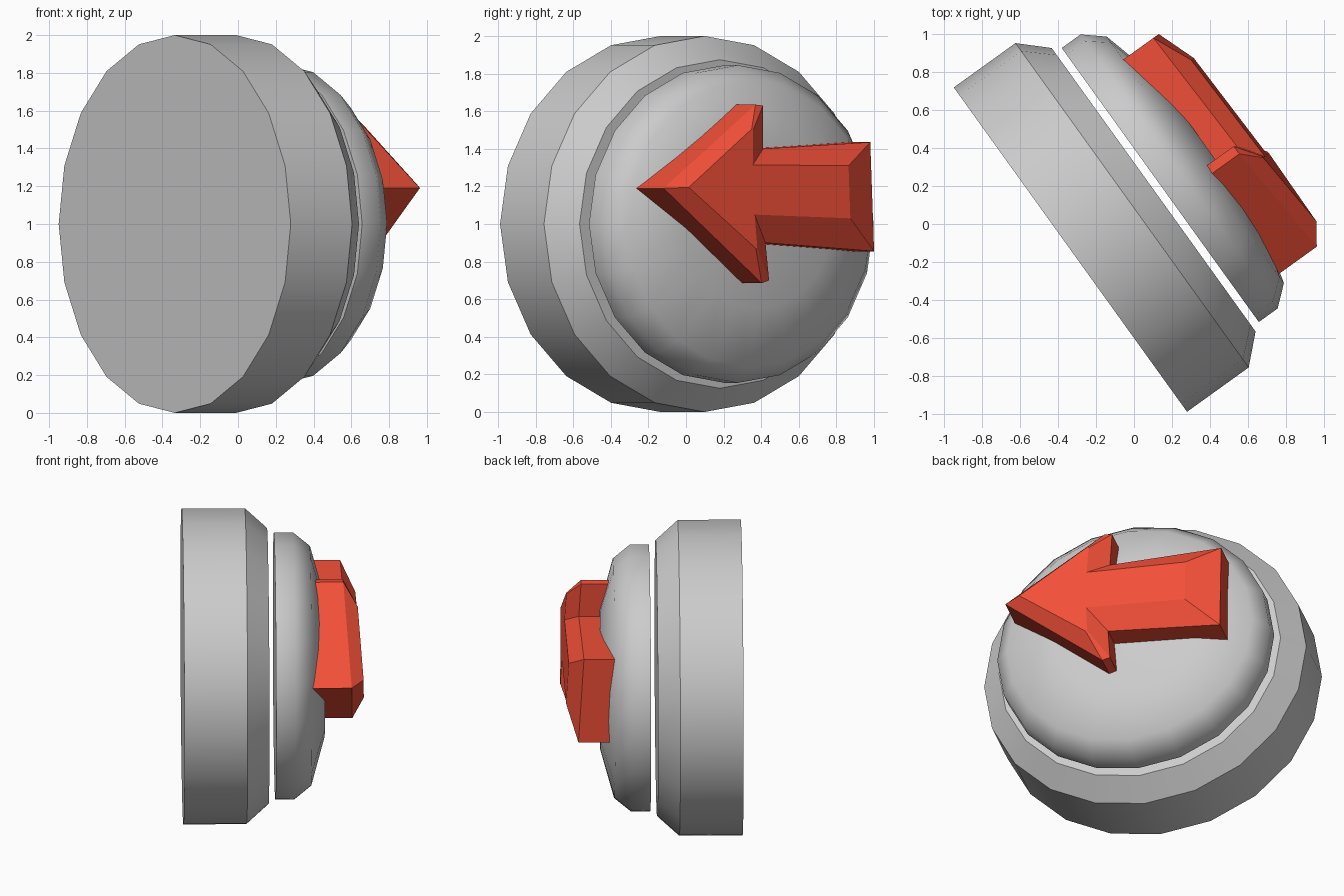
import bpy, bmesh, math
from mathutils import Vector

if "Cube" in bpy.data.objects:
    bpy.data.objects.remove(bpy.data.objects["Cube"])

# Tilted frame: D runs along the face (arrow direction), U is up, N points out of the face
D = Vector((0.584, -0.812, 0))
U = Vector((0, 0, 1))
N = Vector((0.812, 0.584, 0))
BACK = Vector((-0.335, -0.135, 1.0))
SIDES = 20
STRETCH = 1.052


def place(d, h, n):
    return BACK + D * d + U * h + N * n


def build(name, loops, smooth_angle=None, color=None):
    """Bridge a stack of equal-length loops and cap both ends."""
    bm = bmesh.new()
    rings = [[bm.verts.new(p) for p in loop] for loop in loops]
    count = len(rings[0])
    for a, b in zip(rings, rings[1:]):
        for i in range(count):
            j = (i + 1) % count
            bm.faces.new((a[i], a[j], b[j], b[i]))
    bm.faces.new(rings[0][::-1])
    bm.faces.new(rings[-1])
    bmesh.ops.recalc_face_normals(bm, faces=bm.faces)
    mesh = bpy.data.meshes.new(name)
    bm.to_mesh(mesh)
    bm.free()
    obj = bpy.data.objects.new(name, mesh)
    bpy.context.collection.objects.link(obj)
    if color:
        mat = bpy.data.materials.new(name + "_paint")
        mat.diffuse_color = color
        mat.use_nodes = True
        mat.node_tree.nodes["Principled BSDF"].inputs["Base Color"].default_value = mat.diffuse_color
        mesh.materials.append(mat)
    if smooth_angle:
        bpy.ops.object.select_all(action='DESELECT')
        obj.select_set(True)
        bpy.context.view_layer.objects.active = obj
        bpy.ops.object.shade_smooth_by_angle(angle=math.radians(smooth_angle))
    return obj


def disc(name, profile, smooth_angle):
    """Slightly oval turned shape from (radius, depth) pairs."""
    loops = []
    for r, n in profile:
        angles = [2 * math.pi * i / SIDES for i in range(SIDES)]
        loops.append([place(STRETCH * r * math.cos(a), r * math.sin(a), n)
                      for a in angles])
    return build(name, loops, smooth_angle)


# Chamfered backing disc
disc("base_disc", [(1.0, 0), (1.0, 0.40), (0.874, 0.54)], 30)

# Rounded button floating just in front of it
disc("button", [(0.845, 0.583), (0.845, 0.705), (0.76, 0.81), (0.45, 0.897)], 45)

# Arrow outline and its inset top face, as (along, height) points
outline = [(0.745, 0.19), (0.11, 0.635), (0.06, 0.63), (0.07, 0.40),
           (-0.65, 0.435), (-0.65, -0.145), (0.075, -0.10),
           (0.06, -0.30), (0.11, -0.315)]
top = [(0.635, 0.195), (0.20, 0.505), (0.19, 0.50), (0.20, 0.315),
       (-0.44, 0.31), (-0.44, 0.03), (0.20, 0.05),
       (0.19, -0.125), (0.20, -0.13)]


def arrow_depth(d, h, lift):
    # the arrow leans a little across the face
    return 1.042 + lift + 0.03 * d - 0.06 * (h - 0.16)


build("arrow",
      [[place(d, h, 0.78) for d, h in outline],
       [place(d, h, arrow_depth(d, h, 0)) for d, h in outline],
       [place(d, h, arrow_depth(d, h, 0.08)) for d, h in top]],
      color=(0.9, 0.08, 0.04, 1))
